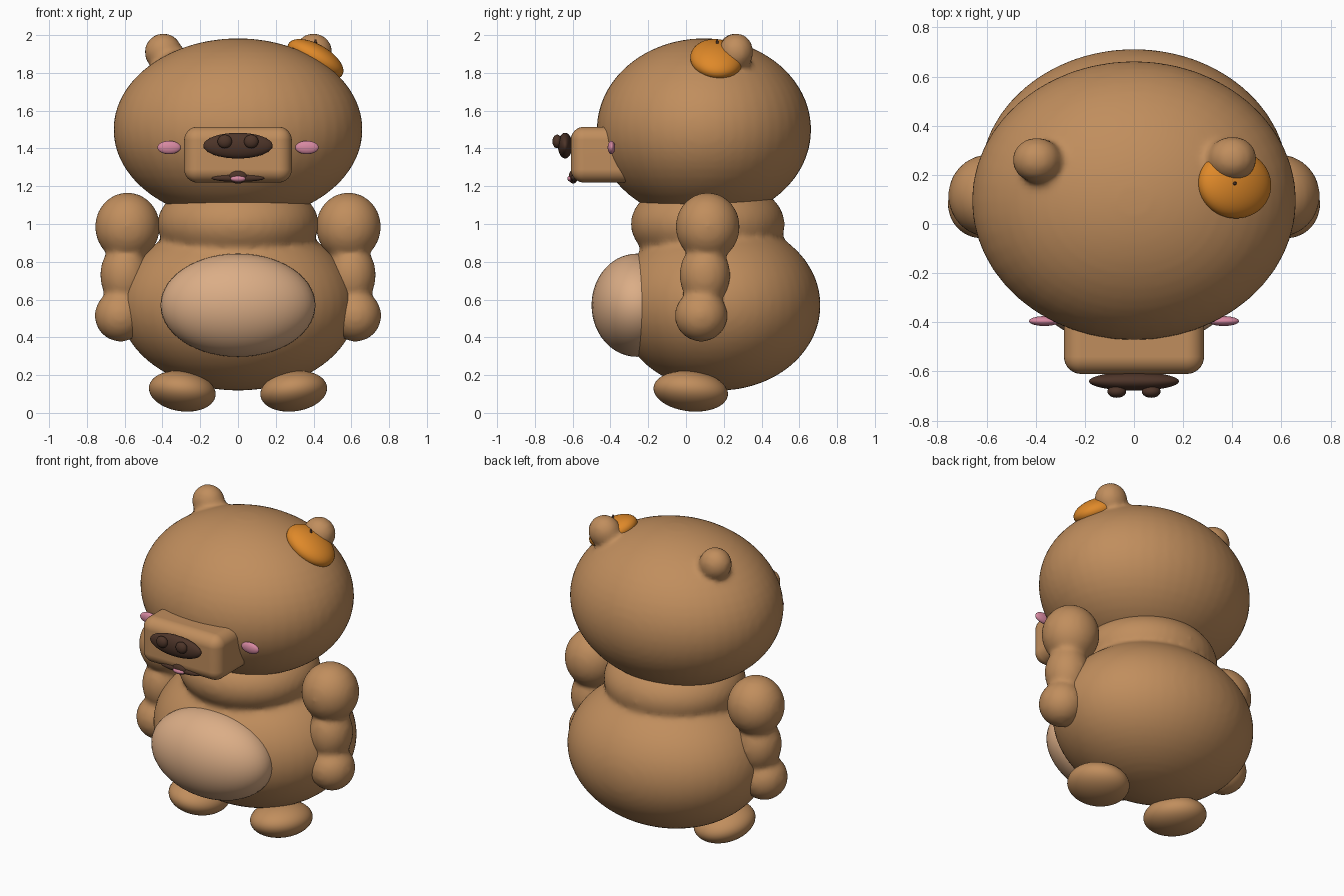
import bpy, bmesh
from math import radians
from mathutils import Matrix, Vector, Euler

cube = bpy.data.objects.get("Cube")
if cube:
    bpy.data.objects.remove(cube, do_unlink=True)


def material(name, rgb):
    m = bpy.data.materials.new(name)
    m.use_nodes = True
    m.diffuse_color = (*rgb, 1)
    bsdf = next(n for n in m.node_tree.nodes if n.type == 'BSDF_PRINCIPLED')
    bsdf.inputs["Base Color"].default_value = (*rgb, 1)
    bsdf.inputs["Roughness"].default_value = 0.7
    return m


FUR = material("brown_fur", (0.53, 0.27, 0.11))
CREAM = material("light_belly", (0.71, 0.42, 0.24))
DARK = material("dark_brown", (0.075, 0.035, 0.022))
PINK = material("pink", (0.68, 0.25, 0.36))
ORANGE = material("orange", (0.74, 0.25, 0.022))


def finish(name, bm, mat):
    mesh = bpy.data.meshes.new(name)
    bm.to_mesh(mesh)
    bm.free()
    for p in mesh.polygons:
        p.use_smooth = True
    mesh.materials.append(mat)
    ob = bpy.data.objects.new(name, mesh)
    bpy.context.collection.objects.link(ob)
    return ob


def add_ball(bm, center, radii, turn=(0, 0, 0)):
    rot = Euler([radians(a) for a in turn]).to_matrix().to_4x4()
    mat = Matrix.Translation(center) @ rot @ Matrix.Diagonal((*radii, 1))
    bmesh.ops.create_uvsphere(bm, u_segments=48, v_segments=28, radius=1, matrix=mat)


def ball(name, mat, center, radii, turn=(0, 0, 0)):
    bm = bmesh.new()
    add_ball(bm, center, radii, turn)
    return finish(name, bm, mat)


def fused(name, mat, balls, blend):
    """Merge several ellipsoids into one softly blended surface."""
    bm = bmesh.new()
    for center, radii in balls:
        add_ball(bm, center, radii)
    ob = finish(name, bm, mat)
    remesh = ob.modifiers.new("Merge", 'REMESH')
    remesh.mode = 'VOXEL'
    remesh.voxel_size = 0.018
    remesh.use_smooth_shade = True
    smooth = ob.modifiers.new("Blend", 'SMOOTH')
    smooth.factor = 0.5
    smooth.iterations = blend
    return ob


# Head with both ears
fused("head", FUR, [
    ((0, 0.095, 1.5), (0.66, 0.568, 0.483)),
    ((-0.395, 0.26, 1.91), (0.1, 0.092, 0.1)),
    ((0.4, 0.265, 1.91), (0.1, 0.092, 0.1)),
], 6)

# Torso with chest
fused("torso", FUR, [
    ((0, 0.175, 0.57), (0.63, 0.538, 0.452)),
    ((0, 0.115, 1.0), (0.428, 0.408, 0.25)),
], 12)
ball("belly", CREAM, (0, -0.26, 0.57), (0.41, 0.24, 0.273))

# Limbs, cheeks and nostrils on both sides
for side, s in (("left", 1), ("right", -1)):
    fused(side + "_arm", FUR, [
        ((s * 0.585, 0.115, 0.985), (0.172, 0.17, 0.182)),
        ((s * 0.6, 0.1, 0.73), (0.13, 0.135, 0.17)),
        ((s * 0.622, 0.08, 0.515), (0.137, 0.14, 0.138)),
    ], 8)
    ball(side + "_foot", FUR, (s * 0.295, 0.025, 0.115), (0.178, 0.198, 0.105),
         (-6, -s * 8, 0))
    ball(side + "_cheek", PINK, (s * 0.365, -0.395, 1.405), (0.062, 0.02, 0.035))
    ball(side + "_nostril", DARK, (s * 0.07, -0.682, 1.437), (0.038, 0.025, 0.036))

# Rounded box muzzle
bm = bmesh.new()
bmesh.ops.create_cube(bm, size=1, matrix=Matrix.Translation((0, -0.4, 1.367))
                      @ Matrix.Diagonal((0.57, 0.42, 0.295, 1)))
muzzle = finish("muzzle", bm, FUR)
bevel = muzzle.modifiers.new("Round", 'BEVEL')
bevel.width = 0.07
bevel.segments = 8
muzzle.modifiers.new("Normals", 'WEIGHTED_NORMAL')

# Nose and mouth
ball("nose", DARK, (0, -0.64, 1.415), (0.183, 0.038, 0.068))
ball("mouth", DARK, (0, -0.592, 1.243), (0.14, 0.02, 0.02))
ball("upper_lip", DARK, (0, -0.597, 1.25), (0.05, 0.024, 0.036))
ball("tongue", PINK, (0, -0.612, 1.24), (0.04, 0.016, 0.016))

# Orange fruit resting in front of the left ear, with its stem
ball("fruit", ORANGE, (0.41, 0.162, 1.872), (0.165, 0.14, 0.078), (-6, 30, 0))
bm = bmesh.new()
bmesh.ops.create_cone(bm, cap_ends=True, segments=8, radius1=0.01, radius2=0.004,
                      depth=0.03, matrix=Matrix.Translation((0.41, 0.165, 1.962)))
finish("fruit_stem", bm, DARK)
